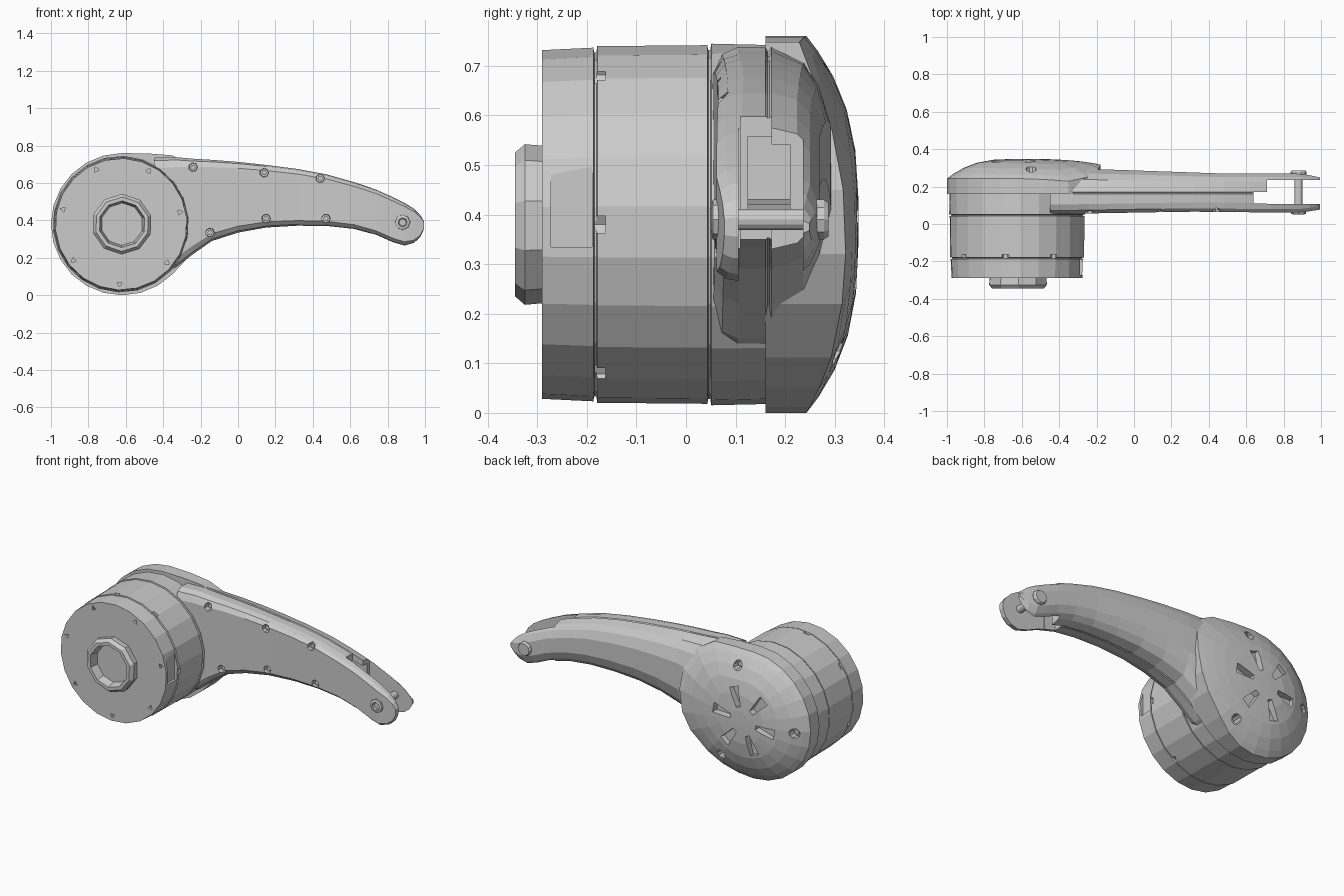
import bpy, bmesh
from math import cos, sin, pi, radians, hypot

if "Cube" in bpy.data.objects:
    bpy.data.objects.remove(bpy.data.objects["Cube"])

CX, CZ = -0.62, 0.38          # axis of the round body


def loft(name, rings):
    """Skin equal-length rings of points and cap both ends."""
    bm = bmesh.new()
    vr = [[bm.verts.new(p) for p in r] for r in rings]
    n = len(vr[0])
    for a, b in zip(vr, vr[1:]):
        for i in range(n):
            j = (i + 1) % n
            bm.faces.new((a[i], a[j], b[j], b[i]))
    bm.faces.new(vr[0][::-1])
    bm.faces.new(vr[-1])
    bmesh.ops.recalc_face_normals(bm, faces=bm.faces)
    me = bpy.data.meshes.new(name)
    bm.to_mesh(me)
    bm.free()
    ob = bpy.data.objects.new(name, me)
    bpy.context.collection.objects.link(ob)
    return ob


def lathe(name, x, z, profile, n, turn=0.0):
    """Profile of (radius, y) turned round a y-parallel axis."""
    return loft(name, [[(x + r * cos(2 * pi * i / n + turn), y, z + r * sin(2 * pi * i / n + turn))
                        for i in range(n)] for r, y in profile])


def box(name, x0, x1, y0, y1, z0, z1):
    return loft(name, [[(x, y0, z0), (x, y1, z0), (x, y1, z1), (x, y0, z1)] for x in (x0, x1)])


def cut(ob, cutter):
    cutter.hide_render = True
    m = ob.modifiers.new("cut", 'BOOLEAN')
    m.operation, m.solver, m.object = 'DIFFERENCE', 'EXACT', cutter
    dg = bpy.context.evaluated_depsgraph_get()
    me = bpy.data.meshes.new_from_object(ob.evaluated_get(dg))
    ob.modifiers.clear()
    ob.data = me
    bpy.data.objects.remove(cutter)


def interp(x, table):
    for (a, va), (b, vb) in zip(table, table[1:]):
        if x <= b:
            return va + (vb - va) * (x - a) / (b - a)
    return table[-1][1]


# Drum body, with seam grooves between its three sections
drum = lathe("drum_body", -0.625, CZ, [
    (0.352, -0.29), (0.357, -0.187), (0.347, -0.185), (0.347, -0.181), (0.360, -0.179),
    (0.362, 0.043), (0.352, 0.045), (0.352, 0.049), (0.365, 0.051), (0.362, 0.18)], 22, 0.1)
for k in range(7):            # dimples on the front face and notches along the seam
    a = 2 * pi * k / 7 + 0.2
    cut(drum, lathe("c", -0.625 + 0.32 * cos(a), CZ + 0.32 * sin(a),
                    [(0.016, -0.32), (0.016, -0.275)], 3, a))
for deg in (-57, 0, 57, 100, 143, 200, 250):
    a = radians(deg)
    cut(drum, lathe("c", -0.625 + 0.36 * cos(a), CZ + 0.36 * sin(a),
                    [(0.02, -0.184), (0.02, -0.162)], 6))
cut(drum, box("c", -0.29, -0.2, -0.272, -0.19, 0.335, 0.57))

# Hub with a recessed socket
lathe("hub_socket", CX, CZ, [(0.158, -0.28), (0.162, -0.325), (0.145, -0.345),
                             (0.125, -0.345), (0.113, -0.296)], 10, 0.3)

# Arm: cross-sections at (x, top z, bottom z)
stations = [(-0.45, 0.735, 0.10), (-0.33, 0.738, 0.15), (-0.24, 0.73, 0.22), (-0.14, 0.724, 0.29),
            (0.0, 0.713, 0.335), (0.15, 0.697, 0.362), (0.32, 0.675, 0.372), (0.48, 0.645, 0.37),
            (0.62, 0.605, 0.355), (0.74, 0.565, 0.322), (0.83, 0.525, 0.282), (0.89, 0.495, 0.265),
            (0.94, 0.465, 0.278), (0.975, 0.43, 0.31), (0.995, 0.395, 0.355)]
front_y = [(-0.5, 0.052), (0.3, 0.066), (0.7, 0.062), (0.9, 0.062), (1.0, 0.078)]
back_y = [(-0.5, 0.30), (-0.2, 0.297), (0.0, 0.29), (0.5, 0.272), (0.9, 0.272), (1.0, 0.25)]
half = [(0.82, 0, 'f'), (0.95, 0.018, 'f'), (1, 0.05, 'f'), (1, 0.160, 'y'), (0.975, 0.164, 'y'),
        (0.975, 0.168, 'y'), (1, 0.172, 'y'), (0.9, 0.52, 'b'), (0.7, 0.78, 'b'), (0.35, 0.97, 'b')]


def section(x, zt, zb):
    m, h, f, b = (zt + zb) / 2, (zt - zb) / 2, interp(x, front_y), interp(x, back_y)
    top = []
    for s, v, kind in half:
        y = f + v if kind == 'f' else v if kind == 'y' else 0.172 + v * (b - 0.172)
        top.append((y, s))
    return [(x, y, m + h * s) for y, s in top] + [(x, y, m - h * s) for y, s in reversed(top)]


arm = loft("arm", [section(*s) for s in stations])
# Hollow inside, then the open fork at the tip
cut(arm, loft("c", [[(x, 0.125, b), (x, 0.21, b), (x, 0.21, t), (x, 0.125, t)]
                    for x, t, b in ((0.15, 0.64, 0.43), (0.45, 0.60, 0.42), (0.76, 0.53, 0.385))]))
cut(arm, box("c", 0.71, 1.1, 0.106, 0.236, 0.1, 0.8))
cut(arm, box("c", 0.64, 0.73, 0.11, 0.172, 0.1, 0.8))

# Screws sunk into the arm front
for i, (x, z) in enumerate([(-0.24, 0.685), (0.14, 0.655), (0.44, 0.625),
                            (0.15, 0.41), (0.47, 0.41), (-0.15, 0.335)]):
    cut(arm, lathe("c", x, z, [(0.027, 0.02), (0.022, 0.095)], 7))
    lathe("arm_screw_%d" % (i + 1), x, z, [(0.014, 0.078), (0.014, 0.105)], 6)

# Fork pin with a socketed front head and flat back head
lathe("fork_pin", 0.88, 0.39, [(0.022, 0.06), (0.022, 0.275)], 14)
lathe("pin_front_head", 0.88, 0.39, [(0.042, 0.075), (0.040, 0.054), (0.024, 0.050),
                                     (0.018, 0.062)], 8)
lathe("pin_back_head", 0.88, 0.39, [(0.042, 0.25), (0.042, 0.278), (0.036, 0.287)], 10)

# Domed back cover, round with a lip that runs over the arm root
outline = [(CX + 0.38 * cos(radians(d)), CZ + 0.38 * sin(radians(d))) for d in range(90, 321, 15)]
outline += [(-0.25, 0.22), (-0.2, 0.32), (-0.178, 0.45), (-0.19, 0.57), (-0.25, 0.69),
            (-0.35, 0.748), (-0.48, 0.758)]


def dome(x, z):
    dx = x - CX
    return 0.348 - 0.105 * (hypot(dx * (0.55 if dx > 0 else 1), z - CZ) / 0.38) ** 3


rings = [[(x, 0.16, z) for x, z in outline]]
for s in (1, 0.92, 0.78, 0.6, 0.38, 0.12):
    pts = [(-0.6 + (x + 0.6) * s, 0.39 + (z - 0.39) * s) for x, z in outline]
    rings.append([(x, dome(x, z), z) for x, z in pts])
cover = loft("back_cover", rings)

# Six wedge-shaped vents
for k in range(6):
    a = radians(60 * k + 10)
    shape = [(0.085, -0.014), (0.2, -0.03), (0.2, 0.03), (0.085, 0.014)]
    cut(cover, loft("c", [[(CX + r * cos(a) - w * sin(a), y, CZ + r * sin(a) + w * cos(a))
                           for r, w in shape] for y in (0.305, 0.42)]))

# Cover screws in round recesses
for i, (x, z) in enumerate([(-0.55, 0.68), (-0.925, 0.37), (-0.45, 0.125)]):
    cut(cover, lathe("c", x, z, [(0.028, 0.255), (0.028, 0.42)], 10))
    lathe("cover_screw_%d" % (i + 1), x, z, [(0.016, 0.245), (0.016, 0.27)], 6)
